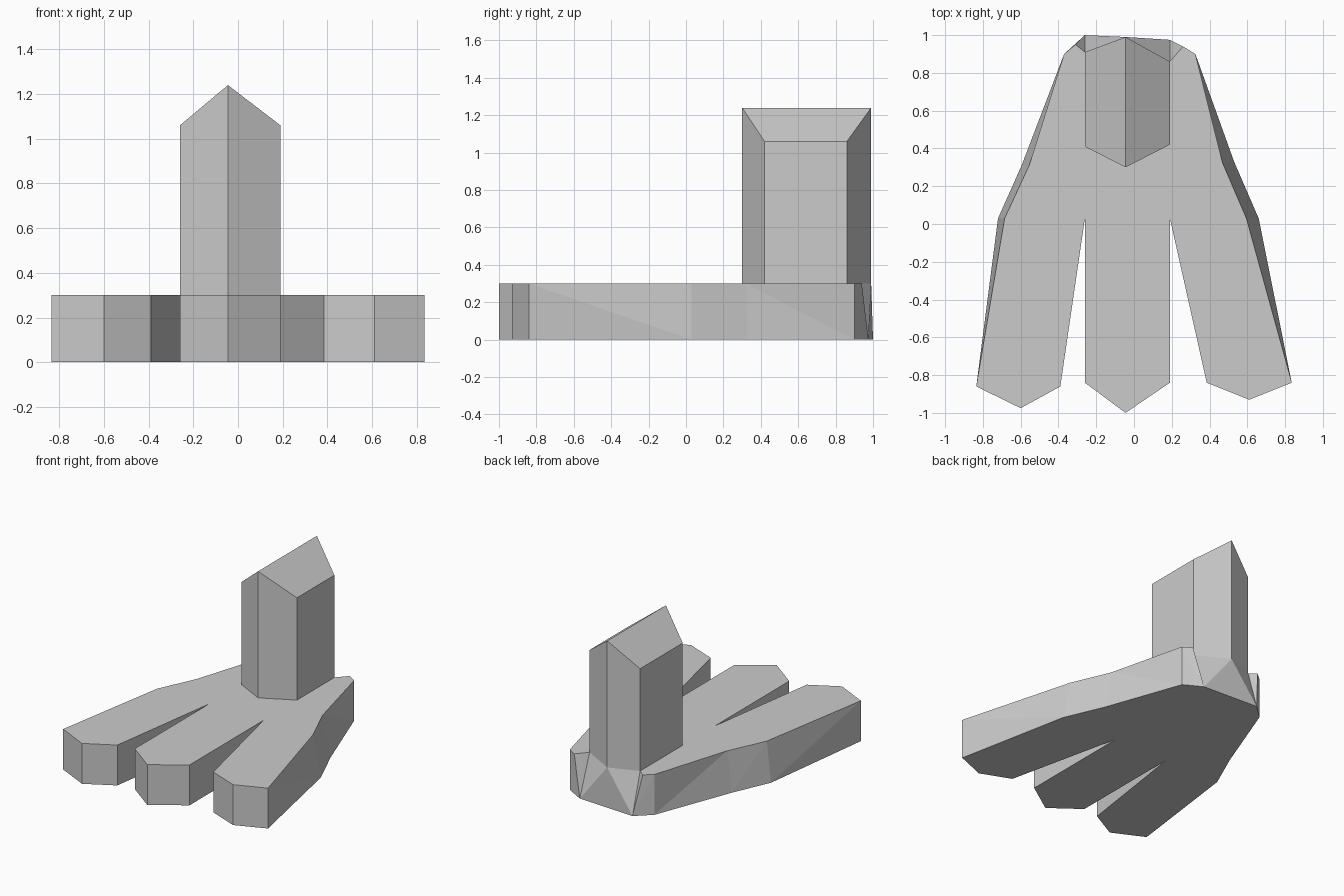
import bpy
import bmesh

FOOT_TOP = 0.3
EAVE = 1.06
RIDGE = 1.24

default_cube = bpy.data.objects.get("Cube")
if default_cube:
    bpy.data.objects.remove(default_cube, do_unlink=True)

grey = bpy.data.materials.new("plain grey")
grey.use_nodes = True
grey.diffuse_color = (0.6, 0.6, 0.6, 1)
grey.node_tree.nodes["Principled BSDF"].inputs["Base Color"].default_value = grey.diffuse_color


def build_object(name, faces):
    """Make a flat-shaded object from faces given as corner positions."""
    bm = bmesh.new()
    shared = {}
    for corners in faces:
        unique = list(dict.fromkeys(corners))
        if len(unique) < 3:
            continue
        for corner in unique:
            if corner not in shared:
                shared[corner] = bm.verts.new(corner)
        bm.faces.new([shared[corner] for corner in unique])
    # Merge wall triangles that lie in one plane
    bmesh.ops.dissolve_limit(bm, angle_limit=0.005, verts=bm.verts, edges=bm.edges)
    bm.normal_update()
    mesh = bpy.data.meshes.new(name)
    bm.to_mesh(mesh)
    bm.free()
    mesh.materials.append(grey)
    part = bpy.data.objects.new(name, mesh)
    bpy.context.collection.objects.link(part)
    return part


def at_height(outline, z):
    return [(x, y, z) for x, y in outline]


# Leg outline: front half runs from right to left, then the back corners
leg_front = [(0.19, 0.42), (-0.045, 0.3), (-0.26, 0.41)]
back_left, back_mid, back_right = (-0.26, 0.91), (-0.045, 0.99), (0.19, 0.86)

# Foot outline, counter-clockwise: the toes are upright, the sides and heel slope
toes = [(-0.835, -0.86), (-0.6, -0.975), (-0.39, -0.86), (-0.26, 0.03),
        (-0.26, -0.84), (-0.045, -1.0), (0.19, -0.84), (0.19, 0.03),
        (0.385, -0.84), (0.61, -0.93), (0.835, -0.84)]
right_low = [(0.66, 0.03), (0.53, 0.33), (0.325, 0.9)]
right_high = [(0.595, 0.03), (0.47, 0.32), (0.325, 0.9)]
left_low = [(-0.37, 0.9), (-0.595, 0.31), (-0.72, 0.03)]
left_high = [(-0.37, 0.9), (-0.555, 0.31), (-0.685, 0.03)]

# Heel corners repeat where the walls fan out as triangles
heel_r, heel_l = (0.19, 0.975), (-0.26, 1.0)
heel_low = [heel_r, heel_r, heel_r, heel_l, heel_l, heel_l]
notch_r, notch_l = (0.26, 0.94), (-0.31, 0.95)
heel_high = [notch_r, back_right, back_mid, back_mid, back_left, notch_l]

low = at_height(toes + right_low + heel_low + left_low, 0)
high = at_height(toes + right_high + heel_high + left_high, FOOT_TOP)

# Foot walls, split along the diagonal that matches each side
foot_faces = []
for i in range(len(low)):
    j = (i + 1) % len(low)
    if low[i][0] > 0:
        foot_faces += [(low[i], low[j], high[i]), (low[j], high[j], high[i])]
    else:
        foot_faces += [(low[i], low[j], high[j]), (low[i], high[j], high[i])]

# Foot sole, and upper face cut around the leg
foot_faces.append(low[::-1])
upper = toes + right_high + [notch_r, back_right] + leg_front + [back_left, notch_l] + left_high
foot_faces.append(at_height(upper, FOOT_TOP))
build_object("foot", foot_faces)

# Leg: six walls under a two-sided ridge top
leg_outline = leg_front[::-1] + [back_right, back_mid, back_left]
leg_base = at_height(leg_outline, FOOT_TOP)
leg_top = [(x, y, RIDGE if x == back_mid[0] else EAVE) for x, y in leg_outline]
leg_faces = []
for i in range(len(leg_outline)):
    j = (i + 1) % len(leg_outline)
    leg_faces.append((leg_base[i], leg_base[j], leg_top[j], leg_top[i]))
front_l, front_mid, front_r, rear_r, rear_mid, rear_l = leg_top
leg_faces.append((front_mid, front_r, rear_r, rear_mid))
leg_faces.append((front_l, front_mid, rear_mid, rear_l))
build_object("leg", leg_faces)
